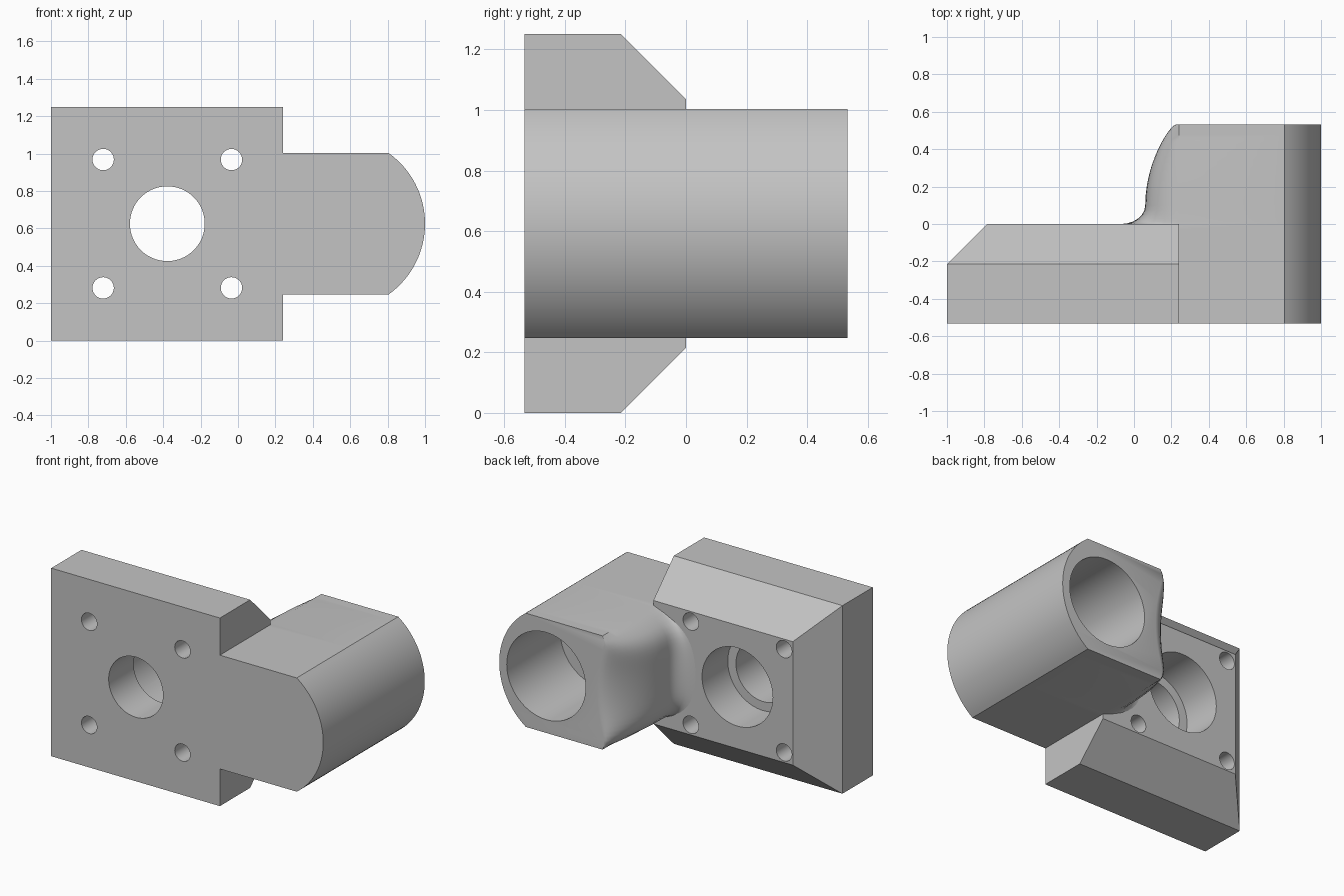
import bpy, bmesh, math

cube = bpy.data.objects.get("Cube")
if cube:
    bpy.data.objects.remove(cube, do_unlink=True)

grey = bpy.data.materials.new("plain_grey")
grey.use_nodes = True
COLOUR = (0.55, 0.55, 0.55, 1)
grey.diffuse_color = COLOUR
grey.node_tree.nodes["Principled BSDF"].inputs["Base Color"].default_value = COLOUR

FRONT, BACK, MID = -0.533, 0.533, 0.625
HOLE_X = -0.378


def loft(name, rings):
    """Join equal-length closed rings and cap both ends."""
    bm = bmesh.new()
    loops = [[bm.verts.new(p) for p in ring] for ring in rings]
    n = len(loops[0])
    for a, b in zip(loops, loops[1:]):
        for i in range(n):
            j = (i + 1) % n
            bm.faces.new((a[i], a[j], b[j], b[i]))
    bm.faces.new(loops[0])
    bm.faces.new(loops[-1])
    bmesh.ops.recalc_face_normals(bm, faces=bm.faces)
    mesh = bpy.data.meshes.new(name)
    bm.to_mesh(mesh)
    bm.free()
    mesh.materials.append(grey)
    obj = bpy.data.objects.new(name, mesh)
    bpy.context.collection.objects.link(obj)
    return obj


def circle(x, z, y, r, n=64):
    return [(x + r * math.cos(2 * math.pi * i / n), y,
             z + r * math.sin(2 * math.pi * i / n)) for i in range(n)]


def drill(target, x, z, r, y0, y1):
    """Cut a round hole running along y."""
    cutter = loft("hole_cutter", [circle(x, z, y0, r), circle(x, z, y1, r)])
    mod = target.modifiers.new("hole", "BOOLEAN")
    mod.operation = "DIFFERENCE"
    mod.solver = "EXACT"
    mod.object = cutter
    bpy.context.view_layer.objects.active = target
    bpy.ops.object.modifier_apply(modifier=mod.name)
    bpy.data.objects.remove(cutter, do_unlink=True)


def smooth(obj, degrees):
    bpy.ops.object.select_all(action="DESELECT")
    obj.select_set(True)
    bpy.context.view_layer.objects.active = obj
    bpy.ops.object.shade_smooth_by_angle(angle=math.radians(degrees))


# Mounting plate, bevelled at the back on three sides
def plate_ring(y, inset):
    return [(-1 + inset, y, inset), (0.24, y, inset),
            (0.24, y, 1.25 - inset), (-1 + inset, y, 1.25 - inset)]


plate = loft("mounting_plate", [plate_ring(FRONT, 0), plate_ring(-0.215, 0),
                                plate_ring(0, 0.215)])
# Stepped centre hole and four screw holes
drill(plate, HOLE_X, MID, 0.2, -1, 1)
drill(plate, HOLE_X, MID, 0.26, -0.27, 1)
for sx in (-1, 1):
    for sz in (-1, 1):
        drill(plate, HOLE_X + sx * 0.343, MID + sz * 0.343, 0.057, -1, 1)
smooth(plate, 30)


# Socket body: rounded outer end, sculpted inner flank
HALF, ARC_R, ARC_X = 0.378, 0.464, 0.536


def body_ring(y, flank=0.24, fillet=0.0, hollow=0.0):
    ring = []
    steps = 24
    for i in range(steps + 1):
        t = 2 * i / steps - 1
        base = flank + (hollow - fillet) * (1 - t * t)
        x = base + (0.24 - base) * t ** 6
        ring.append((x, y, MID + HALF * t))
    a = math.asin(HALF / ARC_R)
    for i in range(33):
        ang = a * (1 - i / 16)
        ring.append((ARC_X + ARC_R * math.cos(ang), y, MID + ARC_R * math.sin(ang)))
    return ring


rings = [body_ring(FRONT), body_ring(-0.03)]
# Quarter-round fillet where the flank meets the plate
for i in range(7):
    a = math.pi / 2 * i / 6
    rings.append(body_ring(0.1 * (1 - math.cos(a)), 0.06, 0.13 * (1 - math.sin(a))))
# Flank curving in toward the back face
for i in range(1, 13):
    a = math.pi / 2 * i / 12
    rings.append(body_ring(0.1 + (BACK - 0.1) * math.sin(a),
                           0.06 + 0.14 * (1 - math.cos(a)),
                           0, 0.08 * math.sin(a) ** 2))
body = loft("socket_body", rings)
drill(body, 0.655, MID, 0.29, -0.03, 1)
smooth(body, 35)
